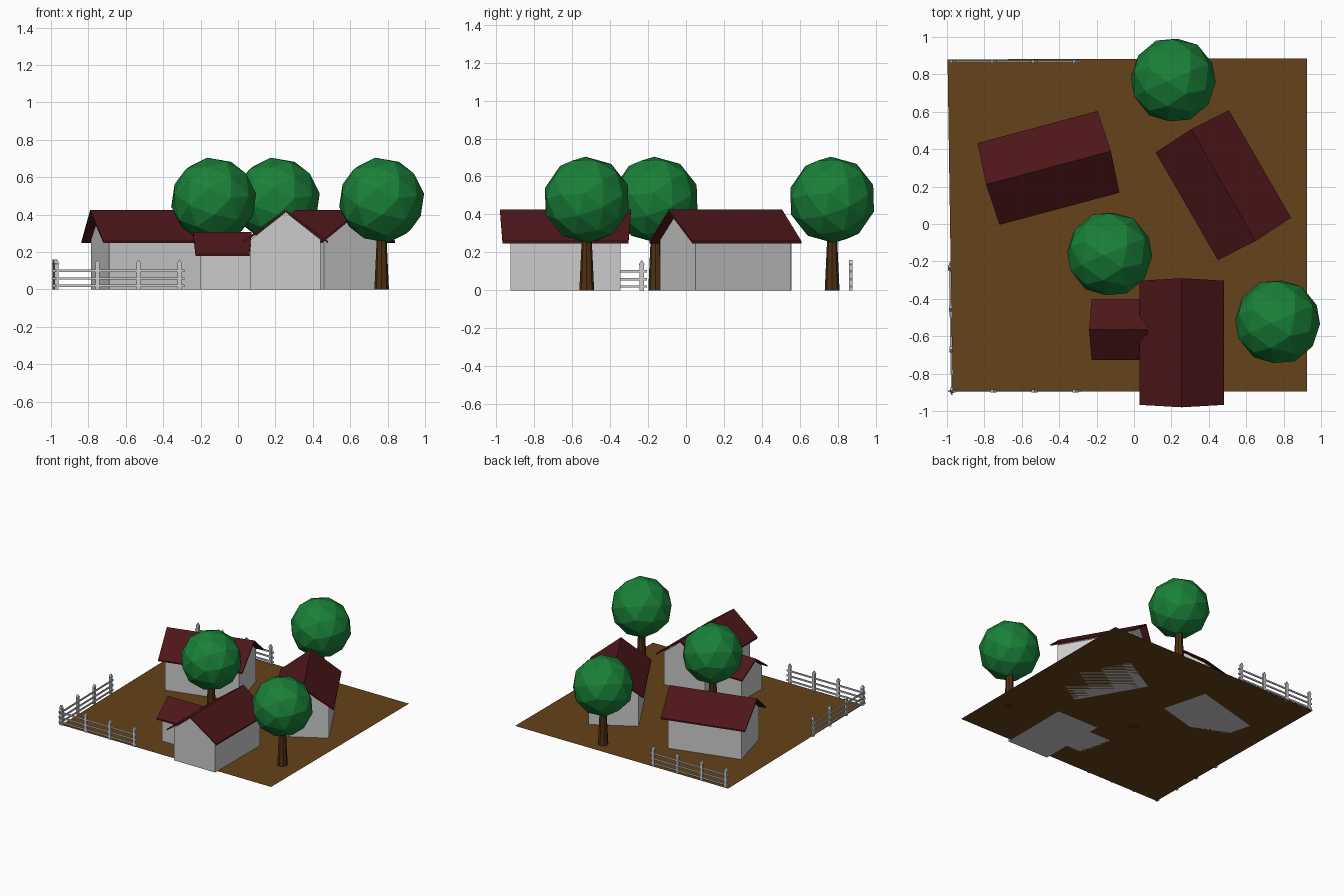
import bpy, bmesh
from math import radians, pi
from mathutils import Matrix

if "Cube" in bpy.data.objects:
    bpy.data.objects.remove(bpy.data.objects["Cube"])


def material(name, rgb):
    m = bpy.data.materials.new(name)
    m.diffuse_color = (*rgb, 1)
    m.use_nodes = True
    m.node_tree.nodes["Principled BSDF"].inputs["Base Color"].default_value = m.diffuse_color
    return m


ROOF = material("roof_red", (0.075, 0.008, 0.01))
LEAF = material("leaf_green", (0.01, 0.22, 0.04))
BARK = material("bark_brown", (0.08, 0.03, 0.006))
SOIL = material("soil_brown", (0.13, 0.055, 0.01))


def finish(name, bm, mat=None, place=Matrix()):
    bmesh.ops.recalc_face_normals(bm, faces=bm.faces)
    me = bpy.data.meshes.new(name)
    bm.to_mesh(me)
    bm.free()
    ob = bpy.data.objects.new(name, me)
    bpy.context.collection.objects.link(ob)
    ob.matrix_world = place
    if mat:
        me.materials.append(mat)
    return ob


def loft(bm, ring_a, ring_b):
    """Closed solid between two matching outlines."""
    a = [bm.verts.new(p) for p in ring_a]
    b = [bm.verts.new(p) for p in ring_b]
    n = len(a)
    for i in range(n):
        j = (i + 1) % n
        bm.faces.new((a[i], a[j], b[j], b[i]))
    bm.faces.new(a)
    bm.faces.new(b)


def box(bm, x0, x1, y0, y1, z0, z1):
    ring = [(y0, z0), (y1, z0), (y1, z1), (y0, z1)]
    loft(bm, [(x0, y, z) for y, z in ring], [(x1, y, z) for y, z in ring])


def at(x, y, angle=0):
    return Matrix.Translation((x, y, 0)) @ Matrix.Rotation(radians(angle), 4, 'Z')


def house(name, place, wall_x, wall_w, roof_x, roof_w, eave, ridge):
    """Gabled house with its ridge along local x."""
    t = 0.012
    slope = (ridge - eave) / roof_w
    top = ridge - t
    side = top - slope * wall_w
    ring = [(-wall_w, 0), (wall_w, 0), (wall_w, side), (0, top), (-wall_w, side)]
    bm = bmesh.new()
    loft(bm, *[[(x, y, z) for y, z in ring] for x in wall_x])
    finish(name + "_walls", bm, None, place)
    # roof sheet, ridge reaching a little beyond the eaves
    ring = [(-roof_w, eave), (0, ridge - t), (roof_w, eave),
            (roof_w, eave + t), (0, ridge), (-roof_w, eave + t)]
    bm = bmesh.new()
    ends = []
    for x, over in zip(roof_x, (-0.013, 0.013)):
        ends.append([bm.verts.new((x + (over if y == 0 else 0), y, z)) for y, z in ring])
    a, b = ends
    for i in range(6):
        j = (i + 1) % 6
        bm.faces.new((a[i], a[j], b[j], b[i]))
    for e in ends:
        bm.faces.new((e[0], e[1], e[4], e[5]))
        bm.faces.new((e[1], e[2], e[3], e[4]))
    finish(name + "_roof", bm, ROOF, place)


# ground sheet
bm = bmesh.new()
bm.faces.new([bm.verts.new(p) for p in
              [(-0.97, -0.895, 0), (0.925, -0.895, 0), (0.925, 0.885, 0), (-0.997, 0.88, 0)]])
finish("ground", bm, SOIL)

# houses and the side wing
full = dict(wall_x=(-0.29, 0.29), wall_w=0.187, roof_x=(-0.332, 0.332),
            roof_w=0.226, eave=0.247, ridge=0.425)
house("left_house", at(-0.457, 0.30, 15), **full)
house("right_house", at(0.478, 0.208, -60), **full)
house("front_house", at(0.255, -0.635, 90), **full)
house("side_wing", at(0, -0.563), (-0.20, 0.09), 0.134, (-0.227, 0.06), 0.163, 0.178, 0.307)

# trees
for i, (x, y) in enumerate([(0.21, 0.77), (-0.13, -0.16), (0.768, -0.523)]):
    bm = bmesh.new()
    bmesh.ops.create_cone(bm, cap_ends=True, segments=8, radius1=0.039, radius2=0.025,
                          depth=0.3, matrix=Matrix.Translation((0, 0, 0.15)))
    finish(f"tree_trunk_{i}", bm, BARK, at(x, y))
    bm = bmesh.new()
    bmesh.ops.create_icosphere(bm, subdivisions=2, radius=0.23)
    tilt = Matrix.Translation((0, 0, 0.477)) @ Matrix.Rotation(0.35, 4, 'X') @ Matrix.Rotation(0.3, 4, 'Y')
    finish(f"tree_crown_{i}", bm, LEAF, at(x, y) @ tilt)


def fence(name, place):
    """Four pointed posts and three rails, running along local x."""
    bm = bmesh.new()
    for z in (0.02, 0.058, 0.1):
        box(bm, -0.355, 0.355, -0.004, 0.004, z - 0.006, z + 0.006)
    for k in range(4):
        x = -0.33 + 0.219 * k
        ring = [(-0.011, 0), (0.011, 0), (0.011, 0.13), (0.015, 0.138),
                (0, 0.16), (-0.015, 0.138), (-0.011, 0.13)]
        loft(bm, *[[(x + u, y, z) for u, z in ring] for y in (-0.008, 0.008)])
    finish(name, bm, None, place)


fence("front_fence", at(-0.64, -0.893))
fence("back_fence", at(-0.64, 0.868))
fence("left_fence", at(-0.98, -0.56, 91))
